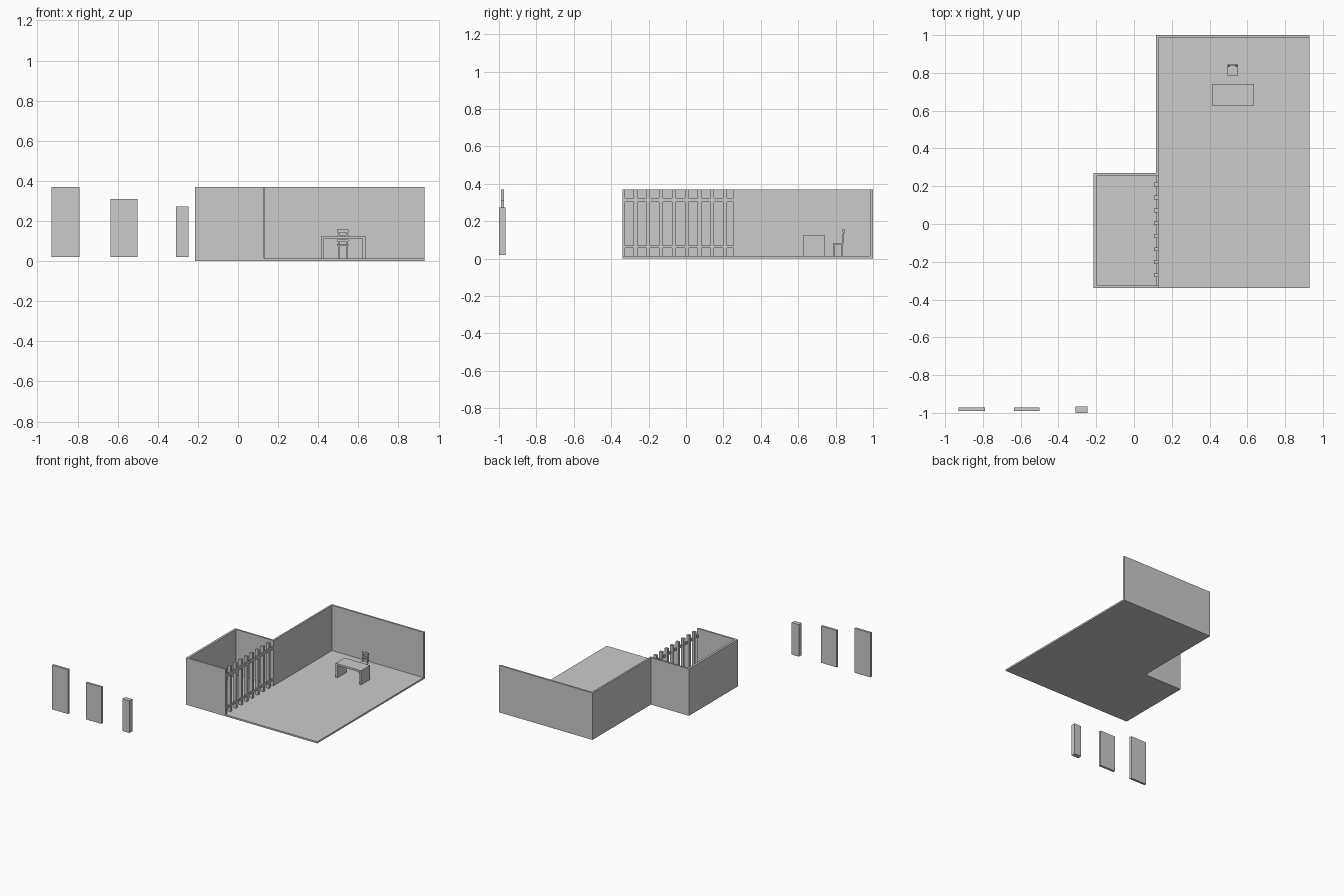
import bpy


def box(name, x, y, z):
    """Axis-aligned box from (min, max) ranges."""
    bpy.ops.mesh.primitive_cube_add(size=1)
    o = bpy.context.object
    o.name = name
    r = (x, y, z)
    o.location = [(a + b) / 2 for a, b in r]
    o.scale = [b - a for a, b in r]
    bpy.ops.object.transform_apply(location=True, rotation=False, scale=True)
    return o


F, H = 0.013, 0.37      # floor top, wall top
WALL = (F, H)

# Floors
box("room_floor", (0.13, 0.93), (-0.34, 1.0), (0, F))
box("room_wall_footing", (0.117, 0.13), (0.27, 1.0), (0, F))
box("alcove_floor", (-0.215, 0.13), (-0.34, 0.27), (0, F))

# Room walls
box("room_back_wall", (0.117, 0.93), (0.985, 1.0), WALL)
box("room_left_wall", (0.117, 0.131), (0.255, 0.985), WALL)

# Alcove walls
box("alcove_left_wall", (-0.215, -0.197), (-0.34, 0.27), WALL)
box("alcove_front_wall", (-0.197, 0.13), (-0.34, -0.325), WALL)
box("alcove_back_wall", (-0.197, 0.117), (0.256, 0.27), WALL)

# Barred partition
for i in range(8):
    y = -0.27 + i * 0.0684
    box("bar", (0.106, 0.13), (y - 0.01, y + 0.01), WALL)
for z in ((0.056, 0.07), (0.303, 0.323)):
    box("bar_rail", (0.12, 0.13), (-0.325, 0.256), z)

# Desk
DY = (0.628, 0.74)
box("desk_top", (0.413, 0.635), DY, (0.11, 0.125))
box("desk_left_side", (0.413, 0.427), DY, (F, 0.11))
box("desk_right_side", (0.621, 0.635), DY, (F, 0.11))

# Chair
CX = (0.494, 0.55)
box("chair_seat", CX, (0.785, 0.842), (0.075, 0.084))
for x in (0.498, 0.538):
    for y in (0.789, 0.83):
        box("chair_leg", (x, x + 0.008), (y, y + 0.008), (F, 0.075))
    # slightly reclined back post
    post = box("chair_back_post", (x, x + 0.008), (0.834, 0.842), (0.084, 0.158))
    for v in post.data.vertices:
        if v.co.z > 0.1:
            v.co.y += 0.006
for z in ((0.098, 0.108), (0.12, 0.13), (0.142, 0.158)):
    box("chair_back_slat", CX, (0.838, 0.845), z)

# Loose panels standing apart in front
box("large_panel", (-0.93, -0.79), (-0.99, -0.972), (0.02, H))
box("medium_panel", (-0.635, -0.5), (-0.99, -0.972), (0.02, 0.31))
box("narrow_block", (-0.31, -0.247), (-1.0, -0.965), (0.02, 0.273))
